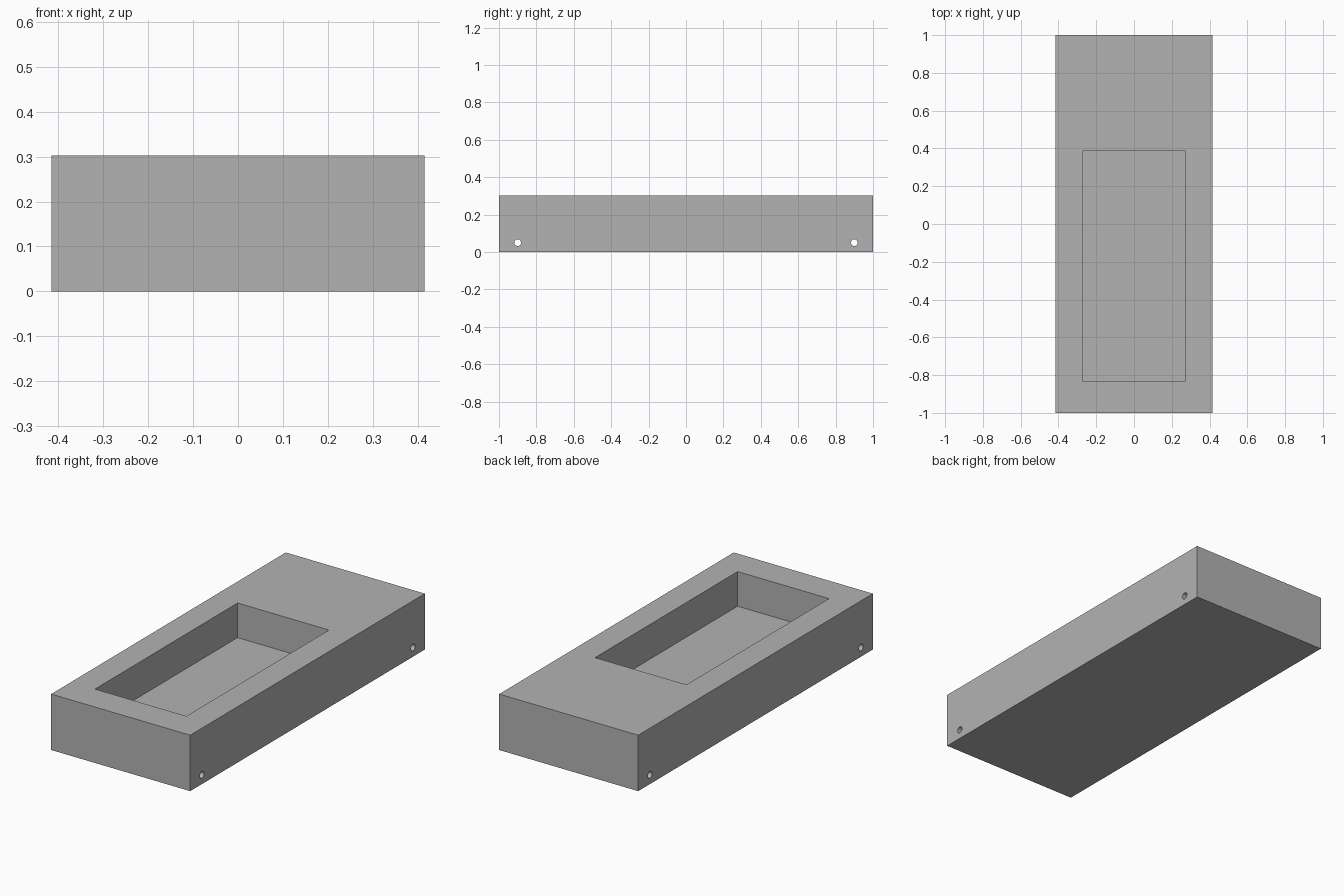
import bpy
import math

if "Cube" in bpy.data.objects:
    bpy.data.objects.remove(bpy.data.objects["Cube"], do_unlink=True)

WIDTH, LENGTH, HEIGHT = 0.83, 2.0, 0.302

grey = bpy.data.materials.new("plain grey")
grey.use_nodes = True
colour = (0.45, 0.45, 0.45, 1)
grey.diffuse_color = colour
grey.node_tree.nodes["Principled BSDF"].inputs["Base Color"].default_value = colour


def box(name, low, high):
    centre = [(a + b) / 2 for a, b in zip(low, high)]
    bpy.ops.mesh.primitive_cube_add(size=1, location=centre)
    obj = bpy.context.object
    obj.name = name
    obj.scale = [b - a for a, b in zip(low, high)]
    bpy.ops.object.transform_apply(location=True, rotation=True, scale=True)
    obj.data.materials.append(grey)
    return obj


def cut(target, cutter):
    cutter.hide_render = True
    mod = target.modifiers.new(cutter.name, "BOOLEAN")
    mod.operation = "DIFFERENCE"
    mod.solver = "EXACT"
    mod.object = cutter
    bpy.context.view_layer.objects.active = target
    bpy.ops.object.modifier_apply(modifier=mod.name)
    bpy.data.objects.remove(cutter, do_unlink=True)


# Solid block
body = box("case_body", (-WIDTH / 2, -LENGTH / 2, 0), (WIDTH / 2, LENGTH / 2, HEIGHT))

# Rectangular pocket, set towards the front
cut(body, box("pocket_cutter", (-0.273, -0.83, 0.115), (0.273, 0.386, HEIGHT + 0.1)))

# Cross holes through both sides, near each end
for y in (-0.9, 0.9):
    bpy.ops.mesh.primitive_cylinder_add(
        vertices=24, radius=0.018, depth=WIDTH + 0.2,
        location=(0, y, 0.05), rotation=(0, math.pi / 2, 0))
    hole = bpy.context.object
    hole.name = "hole_cutter"
    hole.data.materials.append(grey)
    cut(body, hole)

# Smooth hole walls, sharp block edges
bpy.ops.object.select_all(action="DESELECT")
body.select_set(True)
bpy.context.view_layer.objects.active = body
bpy.ops.object.shade_smooth_by_angle(angle=math.radians(30))
